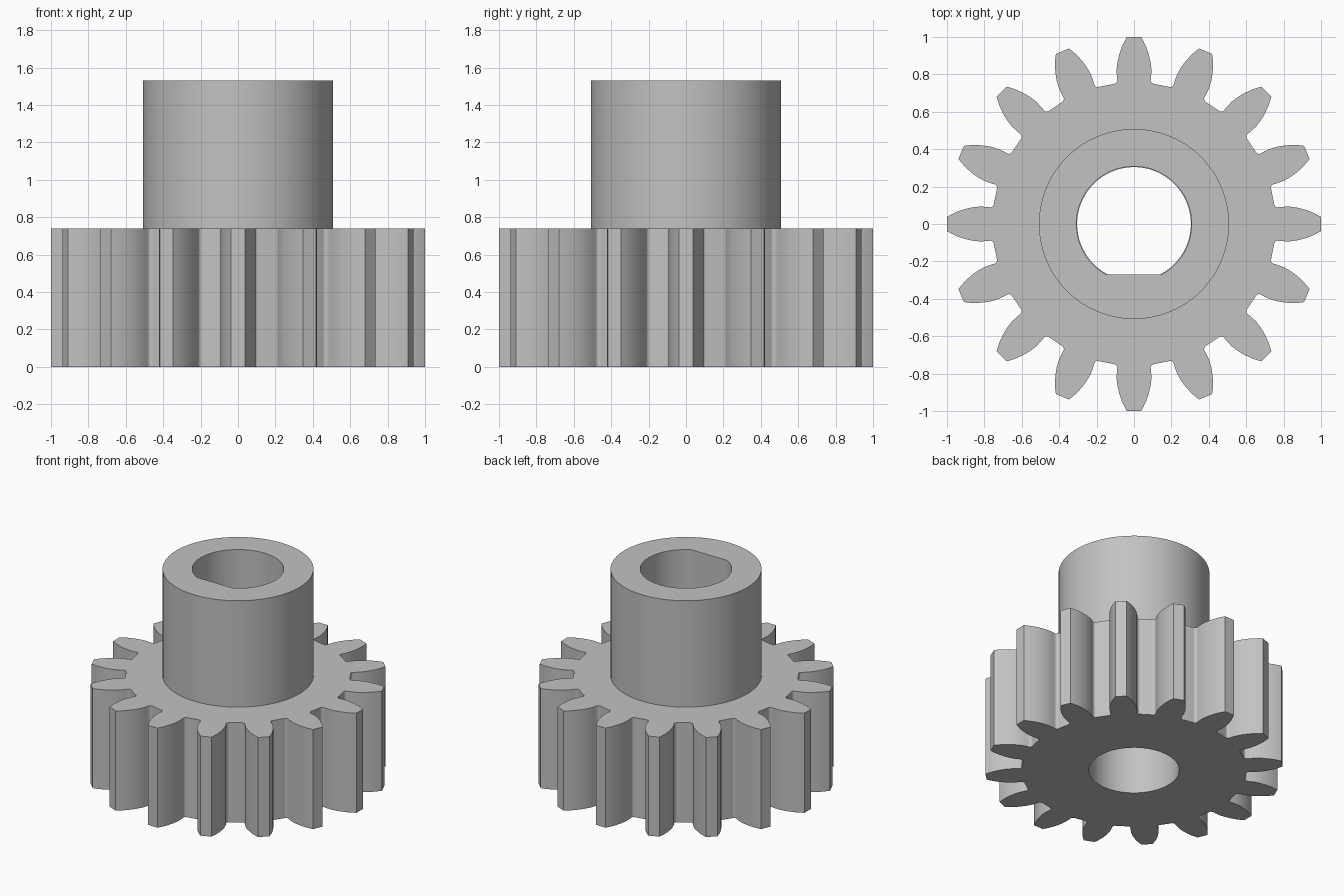
import bpy, bmesh
from math import sin, cos, asin, pi, tau, radians
from mathutils import Matrix, Vector

old = bpy.data.objects.get("Cube")
if old:
    bpy.data.objects.remove(old, do_unlink=True)

TEETH = 16
GEAR_TOP, HUB_TOP = 0.74, 1.53

steel = bpy.data.materials.new("plain grey")
steel.use_nodes = True
grey = (0.54, 0.54, 0.54, 1)
steel.diffuse_color = grey
steel.node_tree.nodes["Principled BSDF"].inputs["Base Color"].default_value = grey


def arc(radius, start, end, steps, centre=(0, 0)):
    """Points along an arc, both ends included."""
    return [Vector((centre[0] + radius * cos(start + (end - start) * i / steps),
                    centre[1] + radius * sin(start + (end - start) * i / steps)))
            for i in range(steps + 1)]


def circle(radius, steps=96):
    return arc(radius, 0, tau, steps)[:-1]


def bored_prism(name, outer, bore, z0, z1):
    """Upright prism with an outer outline and a hole through it."""
    bm = bmesh.new()
    caps = {z0: [], z1: []}
    for loop in (outer, bore):
        rings = [[bm.verts.new((p.x, p.y, z)) for p in loop] for z in (z0, z1)]
        n = len(loop)
        for i in range(n):
            j = (i + 1) % n
            bm.faces.new((rings[0][i], rings[0][j], rings[1][j], rings[1][i]))
        for z, ring in zip((z0, z1), rings):
            caps[z] += [bm.edges.get((ring[i], ring[(i + 1) % n])) for i in range(n)]
    for edges in caps.values():
        bmesh.ops.triangle_fill(bm, edges=edges, use_beauty=True)
    bmesh.ops.recalc_face_normals(bm, faces=bm.faces)
    mesh = bpy.data.meshes.new(name)
    bm.to_mesh(mesh)
    bm.free()
    mesh.materials.append(steel)
    obj = bpy.data.objects.new(name, mesh)
    bpy.context.collection.objects.link(obj)
    bpy.ops.object.select_all(action='DESELECT')
    obj.select_set(True)
    bpy.context.view_layer.objects.active = obj
    bpy.ops.object.shade_smooth_by_angle(angle=radians(30))
    return obj


# Half a tooth pointing along +x: curved flank, then a small root fillet
flank = [Vector(p) for p in ((1.0, 0.038), (0.975, 0.052), (0.945, 0.066), (0.91, 0.078),
                             (0.87, 0.088), (0.83, 0.093), (0.795, 0.092))]
half = flank + arc(0.02, 1.5 * pi, pi, 6, (0.769, 0.109))
tooth = [Vector((p.x, -p.y)) for p in reversed(half)] + half
outline = [Matrix.Rotation(tau * k / TEETH, 2) @ p for k in range(TEETH) for p in tooth]

# Toothed wheel with a round bore
bored_prism("gear_wheel", outline, circle(0.304), 0, GEAR_TOP)

# Hub with a flat on the front side of its bore
bore_radius = 0.308
flat = asin(0.27 / bore_radius)
bored_prism("hub", circle(0.508), arc(bore_radius, -flat, pi + flat, 72), GEAR_TOP, HUB_TOP)
